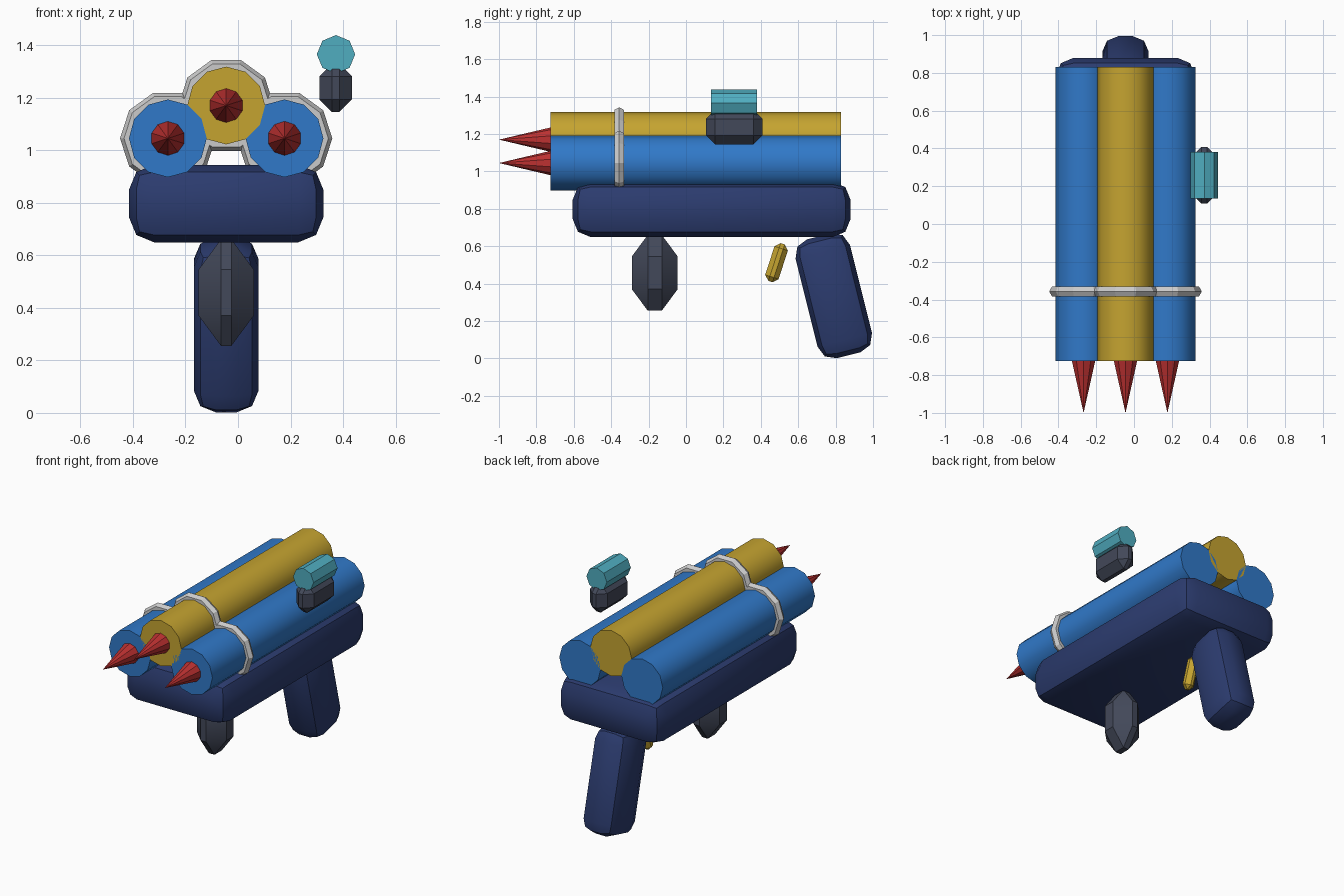
import bpy, bmesh
from math import radians, cos, sin, pi
from mathutils import Matrix

if "Cube" in bpy.data.objects:
    bpy.data.objects.remove(bpy.data.objects["Cube"])

CX = -0.045  # symmetry plane of the launcher


def material(name, rgb):
    m = bpy.data.materials.new(name)
    m.diffuse_color = (*rgb, 1)
    m.use_nodes = True
    m.node_tree.nodes["Principled BSDF"].inputs["Base Color"].default_value = m.diffuse_color
    return m


BLUE = material("blue", (0.03, 0.19, 0.58))
GOLD = material("gold", (0.56, 0.37, 0.03))
RED = material("red", (0.5, 0.03, 0.03))
NAVY = material("navy", (0.025, 0.045, 0.16))
SLATE = material("slate", (0.055, 0.065, 0.1))
TEAL = material("teal", (0.08, 0.42, 0.53))
METAL = material("metal", (0.65, 0.65, 0.65))


def finish(bm, name, mat, smooth=None):
    bmesh.ops.recalc_face_normals(bm, faces=bm.faces)
    me = bpy.data.meshes.new(name)
    bm.to_mesh(me)
    bm.free()
    me.materials.append(mat)
    ob = bpy.data.objects.new(name, me)
    bpy.context.collection.objects.link(ob)
    if smooth:
        bpy.ops.object.select_all(action='DESELECT')
        ob.select_set(True)
        bpy.context.view_layer.objects.active = ob
        bpy.ops.object.shade_smooth_by_angle(angle=radians(smooth))
    return ob


def block(name, mat, centre, size, bevel, segs=2, tilt=0, stretch=1.0):
    """Bevelled box; stretch lengthens the z chamfers."""
    bm = bmesh.new()
    bmesh.ops.create_cube(bm, size=1)
    bmesh.ops.scale(bm, vec=(size[0], size[1], size[2] / stretch), verts=bm.verts)
    bmesh.ops.bevel(bm, geom=bm.edges[:], offset=bevel, segments=segs,
                    profile=0.5, affect='EDGES')
    bmesh.ops.scale(bm, vec=(1, 1, stretch), verts=bm.verts)
    bm.transform(Matrix.Translation(centre) @ Matrix.Rotation(radians(tilt), 4, 'X'))
    return finish(bm, name, mat, 32)


def rod(name, mat, x, z, y0, y1, r0, r1, sides, smooth=None):
    """Cylinder or cone along y, radius r0 at y0 and r1 at y1."""
    bm = bmesh.new()
    bmesh.ops.create_cone(bm, cap_ends=True, segments=sides, radius1=r1, radius2=r0,
                          depth=y1 - y0)
    bm.transform(Matrix.Translation((x, (y0 + y1) / 2, z)) @ Matrix.Rotation(pi / 2, 4, 'X'))
    return finish(bm, name, mat, smooth)


def ring(name, mat, x, y, z, major, minor, sides=10, tube=6):
    bm = bmesh.new()
    rows = []
    for i in range(sides):
        a = 2 * pi * i / sides
        row = []
        for j in range(tube):
            b = 2 * pi * j / tube
            r = major + minor * cos(b)
            row.append(bm.verts.new((x + r * cos(a), y + minor * sin(b), z + r * sin(a))))
        rows.append(row)
    for i in range(sides):
        p, q = rows[i], rows[(i + 1) % sides]
        for j in range(tube):
            k = (j + 1) % tube
            bm.faces.new((p[j], q[j], q[k], p[k]))
    return finish(bm, name, mat)


# Three barrels, each with a pointed dart and a clamp ring
for side, dx, z, mat in (("left", -0.222, 1.045, BLUE), ("centre", 0, 1.17, GOLD),
                         ("right", 0.222, 1.045, BLUE)):
    x = CX + dx
    rod(side + "_barrel", mat, x, z, -0.725, 0.83, 0.148, 0.148, 12, 40)
    rod(side + "_dart", RED, x, z, -1.0, -0.72, 0, 0.066, 10)
    ring(side + "_clamp_ring", METAL, x, -0.357, z, 0.152, 0.03)

# Body and rear handle
block("body", NAVY, (CX, 0.137, 0.797), (0.74, 1.485, 0.295), 0.095)
block("rear_handle", NAVY, (CX, 0.79, 0.335), (0.246, 0.3, 0.655), 0.085, tilt=14)

# Front grip and trigger
block("front_grip", SLATE, (CX, -0.167, 0.458), (0.21, 0.245, 0.405), 0.085, 1, stretch=1.35)
block("trigger", GOLD, (CX, 0.484, 0.512), (0.07, 0.075, 0.212), 0.026, 1, tilt=-18)

# Side sight: mount block and scope tube
block("sight_mount", SLATE, (0.372, 0.258, 1.237), (0.124, 0.301, 0.184), 0.048, 1)
rod("sight_tube", TEAL, 0.373, 1.365, 0.135, 0.38, 0.073, 0.073, 8)
